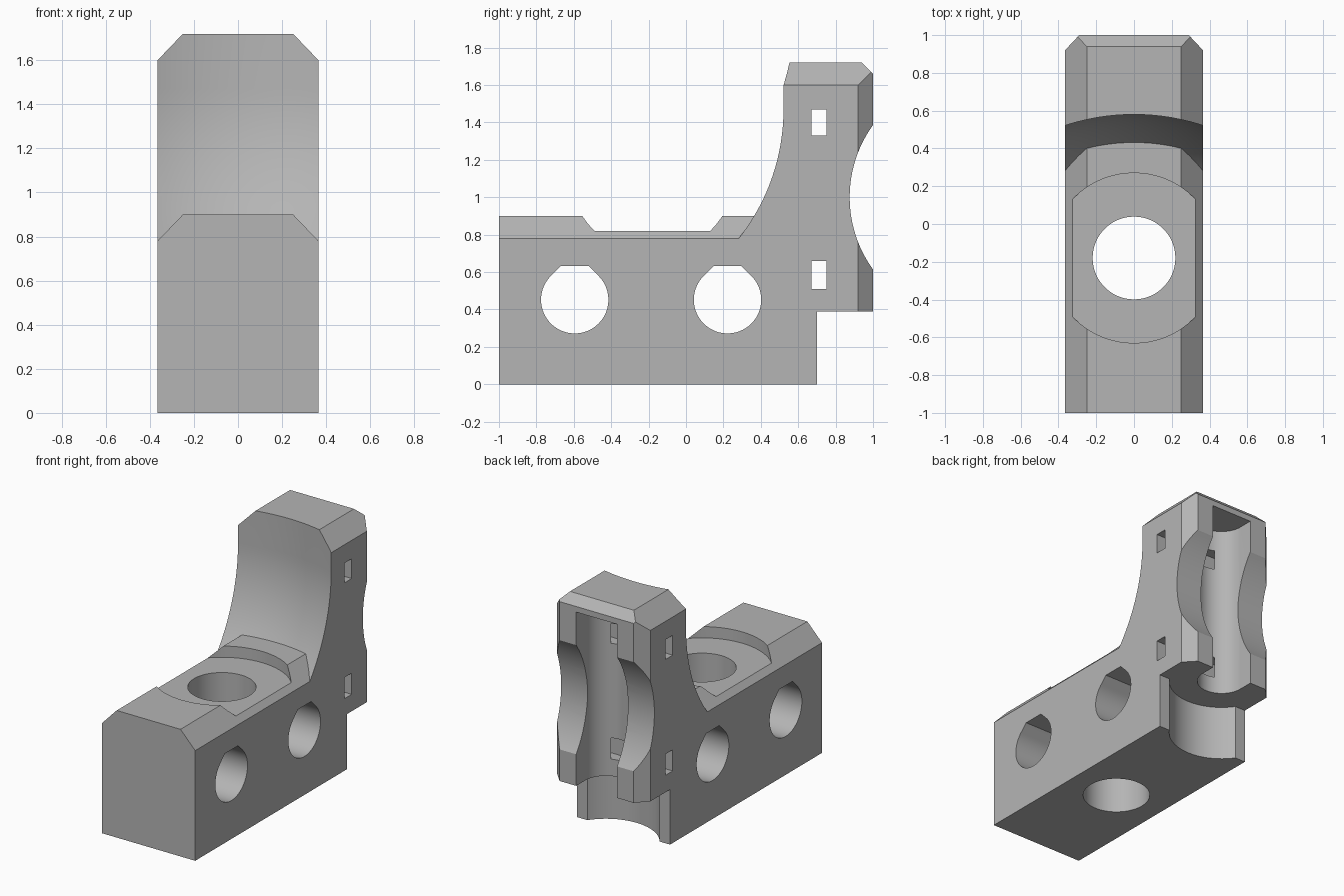
import bpy, bmesh, math
from mathutils import Vector

old = bpy.data.objects.get("Cube")
if old:
    bpy.data.objects.remove(old, do_unlink=True)

W = 0.365                 # half width of the bracket
SEAT_Y, ROD_Y = -0.18, 0.897

grey = bpy.data.materials.new("matte_grey")
grey.use_nodes = True
colour = (0.46, 0.46, 0.46, 1)
grey.diffuse_color = colour
grey.node_tree.nodes["Principled BSDF"].inputs["Base Color"].default_value = colour


def finish(bm, name):
    bmesh.ops.recalc_face_normals(bm, faces=bm.faces)
    mesh = bpy.data.meshes.new(name)
    bm.to_mesh(mesh)
    bm.free()
    mesh.materials.append(grey)
    obj = bpy.data.objects.new(name, mesh)
    bpy.context.collection.objects.link(obj)
    return obj


def prism(name, outline, axis, start, end):
    """Extrude a 2D outline along X (outline in y, z) or Z (outline in x, y)."""
    bm = bmesh.new()
    place = (lambda u, v: (start, u, v)) if axis == "X" else (lambda u, v: (u, v, start))
    face = bm.faces.new([bm.verts.new(place(u, v)) for u, v in outline])
    step = Vector((end - start, 0, 0)) if axis == "X" else Vector((0, 0, end - start))
    moved = bmesh.ops.extrude_face_region(bm, geom=[face])["geom"]
    bmesh.ops.translate(bm, vec=step, verts=[v for v in moved if isinstance(v, bmesh.types.BMVert)])
    return finish(bm, name)


def arc(u, v, radius, first=0, last=360, steps=72):
    count = steps if last - first == 360 else steps + 1
    angles = [math.radians(first + (last - first) * i / steps) for i in range(count)]
    return [(u + radius * math.cos(a), v + radius * math.sin(a)) for a in angles]


def chamfered_box(name, low, high, planes):
    """A box trimmed by planes given as (point, normal)."""
    bm = bmesh.new()
    bmesh.ops.create_cube(bm, size=1)
    low, high = Vector(low), Vector(high)
    for v in bm.verts:
        v.co = (low + high) / 2 + v.co * (high - low)
    for point, normal in planes:
        geom = bm.verts[:] + bm.edges[:] + bm.faces[:]
        cut = bmesh.ops.bisect_plane(bm, geom=geom, plane_co=point, plane_no=normal, clear_outer=True)
        rim = [e for e in cut["geom_cut"] if isinstance(e, bmesh.types.BMEdge)]
        bmesh.ops.contextual_create(bm, geom=rim)
    return finish(bm, name)


def combine(target, other, operation="DIFFERENCE"):
    other.hide_render = True
    mod = target.modifiers.new(other.name, "BOOLEAN")
    mod.operation, mod.solver, mod.object = operation, "EXACT", other
    bpy.ops.object.select_all(action="DESELECT")
    bpy.context.view_layer.objects.active = target
    target.select_set(True)
    bpy.ops.object.modifier_apply(modifier=mod.name)
    bpy.data.objects.remove(other, do_unlink=True)


def roof(top):
    """Sloping planes along both upper side edges."""
    return [((s * W, 0, top - 0.12), (s * 0.12, 0, 0.115)) for s in (-1, 1)]


# Long base block and upright tower
bracket = chamfered_box("bracket", (-W, -1, 0), (W, 0.7, 0.9), roof(0.9))
rear = [((s * W, 0.92, 0), (s * 0.08, 0.075, 0)) for s in (-1, 1)]
tower = chamfered_box("tower", (-W, 0.1, 0.39), (W, 1, 1.72),
                      roof(1.72) + rear + [((0, 0.94, 1.72), (0, 1, 1))])

# Domed clearance sweeping up the tower front
bm = bmesh.new()
R, DOME_Y, DOME_Z = 1.17, -0.59, 1.47
profile = arc(0, DOME_Z, R, -90, 0, 40) + [(R, 2), (0, 2)]
chain = [bm.verts.new((u, DOME_Y, z)) for u, z in profile]
edges = [bm.edges.new(pair) for pair in zip(chain, chain[1:])]
bmesh.ops.spin(bm, geom=chain + edges, cent=(0, DOME_Y, 0), axis=(0, 0, 1),
               angle=math.tau, steps=144, use_duplicate=False)
bmesh.ops.remove_doubles(bm, verts=bm.verts, dist=0.0001)
combine(tower, finish(bm, "front_clearance"))
combine(bracket, tower, "UNION")

# Bolt hole and its round seat
combine(bracket, prism("bolt_hole", arc(0, SEAT_Y, 0.219), "Z", -0.1, 1.2))
combine(bracket, prism("bolt_seat", arc(0, SEAT_Y, 0.45), "Z", 0.82, 1.2))

# Cross holes with flattened teardrop tops
for y in (-0.595, 0.222):
    r, z = 0.18, 0.452
    flat = r * math.tan(math.pi / 8)
    outline = arc(y, z, r, 135, 405) + [(y + flat, z + r), (y - flat, z + r)]
    combine(bracket, prism("cross_hole", outline, "X", -1, 1))

# Rod channel open to the rear, with the wider bearing pocket below
channel = arc(0, ROD_Y, 0.16, 180, 360, 40) + [(0.16, 1.2), (-0.16, 1.2)]
combine(bracket, prism("rod_channel", channel, "Z", 0.3, 1.62))
combine(bracket, prism("bearing_pocket", arc(0, ROD_Y, 0.345, steps=96), "Z", -0.1, 0.39))

# Rear saddle and strap slots
combine(bracket, prism("rear_saddle", arc(1.535, 1.0, 0.66, steps=120), "X", -1, 1))
for low, high in ((0.51, 0.66), (1.33, 1.47)):
    combine(bracket, chamfered_box("strap_slot", (-1, 0.67, low), (1, 0.75, high), []))

bpy.ops.object.select_all(action="DESELECT")
bpy.context.view_layer.objects.active = bracket
bracket.select_set(True)
bpy.ops.object.shade_smooth_by_angle(angle=math.radians(25))
